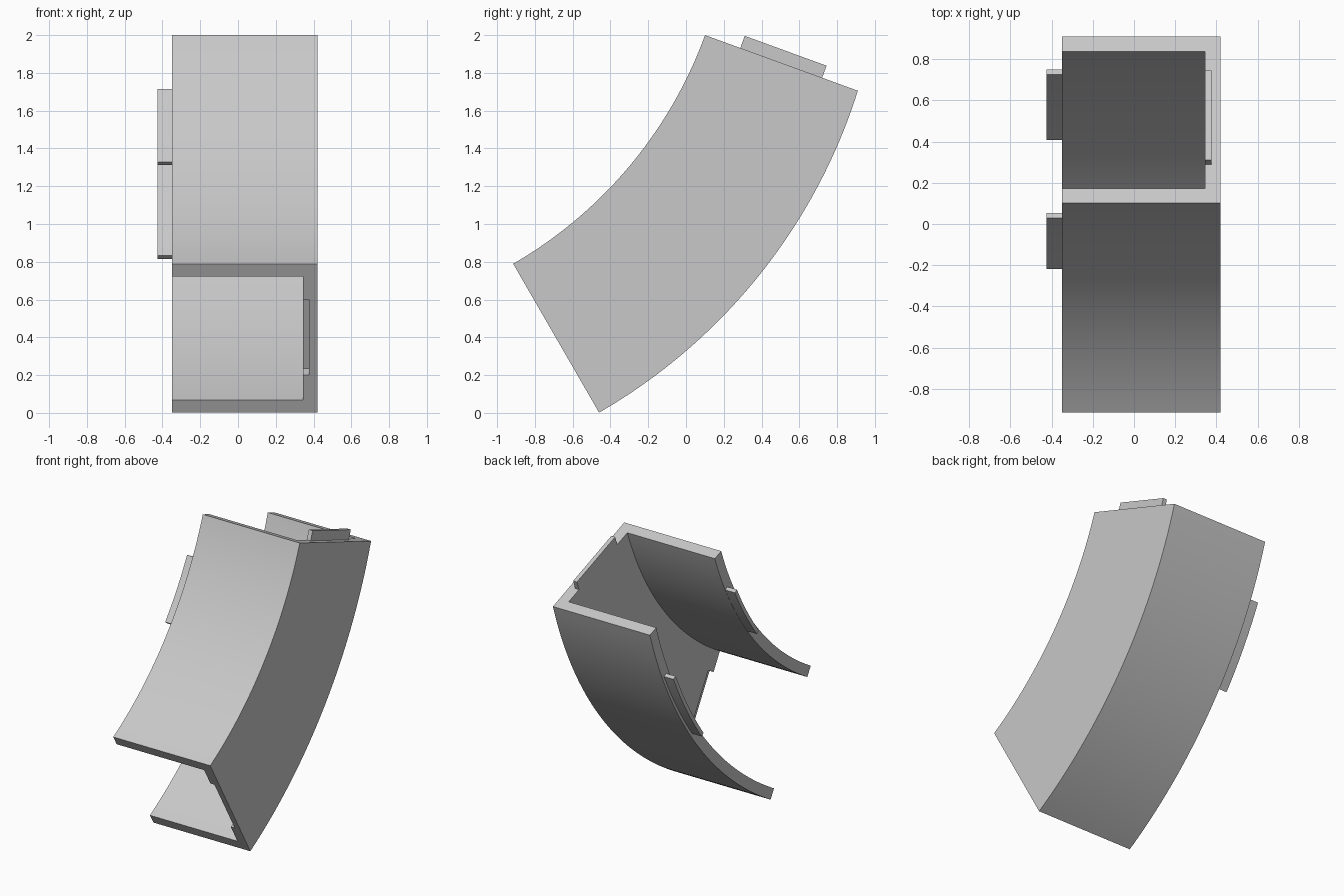
import bpy, bmesh
from math import cos, sin, radians
from mathutils import Vector

old = bpy.data.objects.get("Cube")
if old:
    bpy.data.objects.remove(old, do_unlink=True)

# Arc layout: the bend lies in the y-z plane around this centre
CY, CZ = -2.07, 2.79
LOW, HIGH = 60, 20          # end angles below the horizontal
INNER, WALL = 2.31, 0.077
X0, X1 = -0.35, 0.42

grey = bpy.data.materials.new("plain grey")
grey.use_nodes = True
colour = (0.58, 0.58, 0.58, 1)
grey.diffuse_color = colour
grey.node_tree.nodes["Principled BSDF"].inputs["Base Color"].default_value = colour


def outer(a):
    """Radius of the outer wall, tightening slightly towards the top."""
    return 3.22 - 0.049 * ((LOW - a) / (LOW - HIGH)) ** 2


def place(x, r, a, along=0):
    t = radians(a)
    return Vector((x, CY + r * cos(t) + along * sin(t),
                   CZ - r * sin(t) + along * cos(t)))


def skin(name, rings):
    """Join matching rings of points into a closed solid."""
    bm = bmesh.new()
    rows = [[bm.verts.new(p) for p in ring] for ring in rings]
    n = len(rows[0])
    for a, b in zip(rows, rows[1:]):
        for i in range(n):
            j = (i + 1) % n
            bm.faces.new((a[i], a[j], b[j], b[i]))
    bm.faces.new(rows[0])
    bm.faces.new(rows[-1])
    bmesh.ops.recalc_face_normals(bm, faces=bm.faces)
    mesh = bpy.data.meshes.new(name)
    bm.to_mesh(mesh)
    bm.free()
    mesh.materials.append(grey)
    ob = bpy.data.objects.new(name, mesh)
    bpy.context.collection.objects.link(ob)
    return ob


def sweep(name, section, start, end, steps):
    angles = [start + (end - start) * i / steps for i in range(steps + 1)]
    return skin(name, [[place(x, r, a) for x, r in section(a)] for a in angles])


def key(name, x0, x1, r0, r1, a, s0, s1):
    """Straight block standing on an end face."""
    return skin(name, [[place(x, r, a, s) for x, r in
                        ((x0, r0), (x1, r0), (x1, r1), (x0, r1))]
                       for s in (s0, s1)])


def channel(a):
    top, bottom, back = INNER + WALL, outer(a) - WALL, X1 - 0.075
    return ((X0, INNER), (X1, INNER), (X1, outer(a)), (X0, outer(a)),
            (X0, bottom), (back, bottom), (back, top), (X0, top))


def rib(r0, r1):
    return ((X0 - 0.075, r0), (X0, r0), (X0, r1), (X0 - 0.075, r1))


# Curved channel, open on its right side
body = sweep("curved_channel", channel, LOW, HIGH, 48)

# Socket recess in the lower end of the side wall
cutter = key("socket_cutter", 0.30, 0.377, 2.529, 2.99, LOW, -0.05, 0.07)
cutter.hide_render = True
mod = body.modifiers.new("socket", 'BOOLEAN')
mod.operation, mod.solver, mod.object = 'DIFFERENCE', 'EXACT', cutter
bpy.context.view_layer.objects.active = body
body.select_set(True)
bpy.ops.object.modifier_apply(modifier=mod.name)
bpy.data.objects.remove(cutter, do_unlink=True)

# Joining tab on the upper end
tab = key("end_tab", 0.345, 0.375, 2.509, 2.97, HIGH, 0, 0.068)

# Snap ribs along the open edges of both walls
inner_rib = sweep("inner_edge_rib", lambda a: rib(2.358, 2.386), 38.3, 27.1, 14)
outer_rib = sweep("outer_edge_rib",
                  lambda a: rib(outer(a) - 0.048, outer(a) - 0.020), 38.3, 27.1, 14)

for ob in (body, tab, inner_rib, outer_rib):
    ob.select_set(True)
bpy.ops.object.shade_smooth_by_angle(angle=radians(30))
